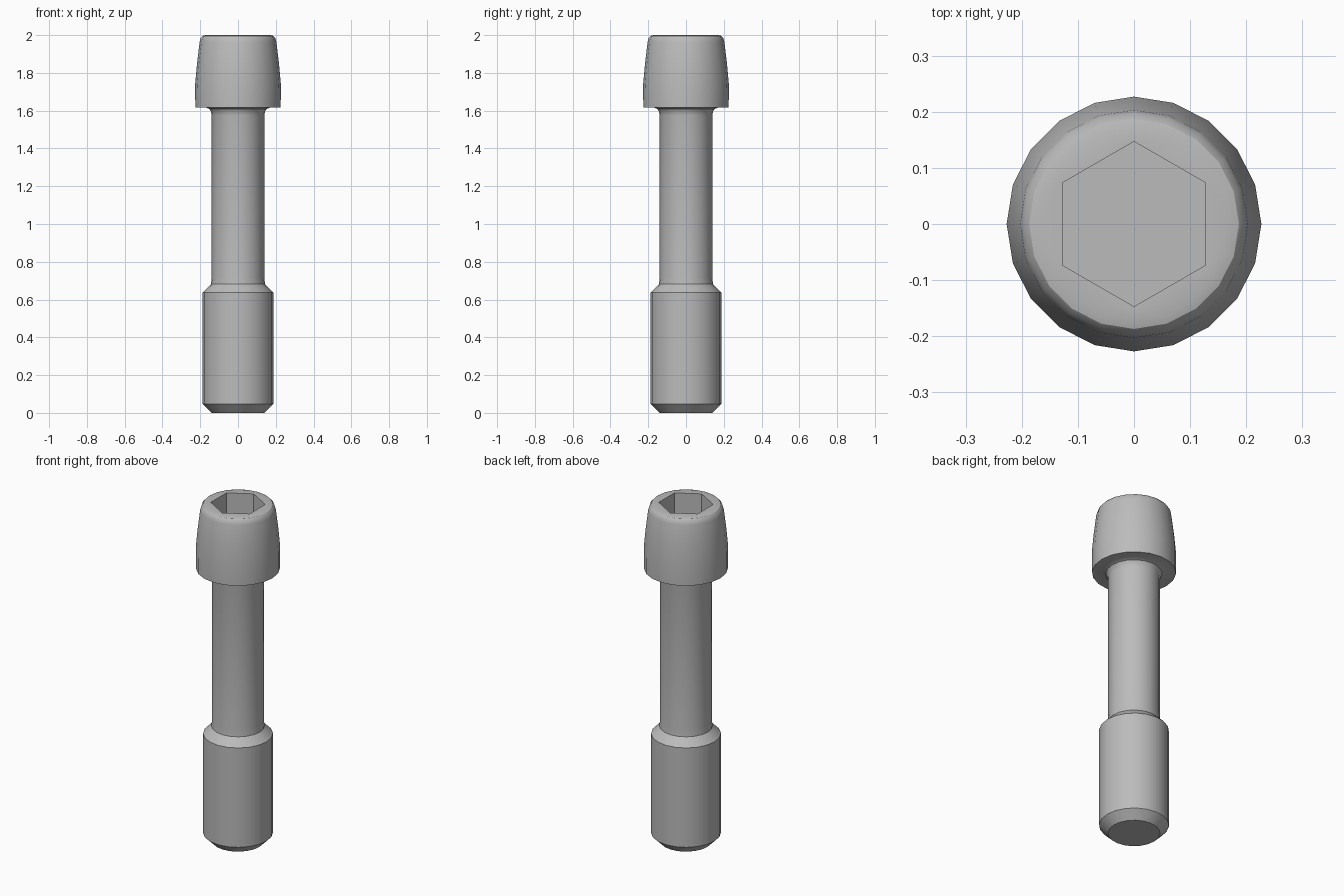
import bpy, bmesh, math

cube = bpy.data.objects.get("Cube")
if cube:
    bpy.data.objects.remove(cube)

SIDES = 20

# Single steel colour
steel = bpy.data.materials.new("steel grey")
steel.use_nodes = True
colour = (0.5, 0.5, 0.5, 1)
steel.diffuse_color = colour
steel.node_tree.nodes["Principled BSDF"].inputs["Base Color"].default_value = colour


def ring(bm, radius, z, count):
    """Closed loop of vertices with one corner on the y axis."""
    angles = [math.pi / 2 + math.tau * i / count for i in range(count)]
    return [bm.verts.new((radius * math.cos(a), radius * math.sin(a), z)) for a in angles]


def skin(bm, lower, upper):
    """Quads between two loops of equal count."""
    n = len(lower)
    for i in range(n):
        j = (i + 1) % n
        bm.faces.new((lower[i], lower[j], upper[j], upper[i]))


def loop_edges(bm, loop):
    return [bm.edges.get((loop[i - 1], loop[i])) for i in range(len(loop))]


# Profile from the tip to the crown: radius, height
tip_and_thread = [(0.14, 0), (0.188, 0.048), (0.188, 0.637)]
shank = [(0.143, 0.682), (0.139, 0.72), (0.139, 1.575)]
neck_fillet = [(0.143, 1.595), (0.152, 1.609), (0.168, 1.616)]
head = [(0.226, 1.616), (0.227, 1.74), (0.217, 1.85), (0.203, 1.965)]
crown = [(0.197, 1.985), (0.187, 1.996), (0.172, 2.0)]

bm = bmesh.new()
rings = [ring(bm, r, z, SIDES)
         for r, z in tip_and_thread + shank + neck_fillet + head + crown]
bm.faces.new(reversed(rings[0]))
for lower, upper in zip(rings, rings[1:]):
    skin(bm, lower, upper)

# Hexagonal socket sunk into the crown
mouth = ring(bm, 0.147, 2.0, 6)
floor = ring(bm, 0.147, 1.78, 6)
skin(bm, mouth, floor)
bm.faces.new(floor)
bmesh.ops.triangle_fill(bm, use_beauty=True,
                        edges=loop_edges(bm, rings[-1]) + loop_edges(bm, mouth))
bmesh.ops.recalc_face_normals(bm, faces=bm.faces)

mesh = bpy.data.meshes.new("socket_bolt")
bm.to_mesh(mesh)
bm.free()
mesh.materials.append(steel)
bolt = bpy.data.objects.new("socket_bolt", mesh)
bpy.context.collection.objects.link(bolt)

# Smooth barrel, crisp chamfers and socket
bpy.ops.object.select_all(action="DESELECT")
bolt.select_set(True)
bpy.context.view_layer.objects.active = bolt
bpy.ops.object.shade_smooth_by_angle(angle=math.radians(32))
